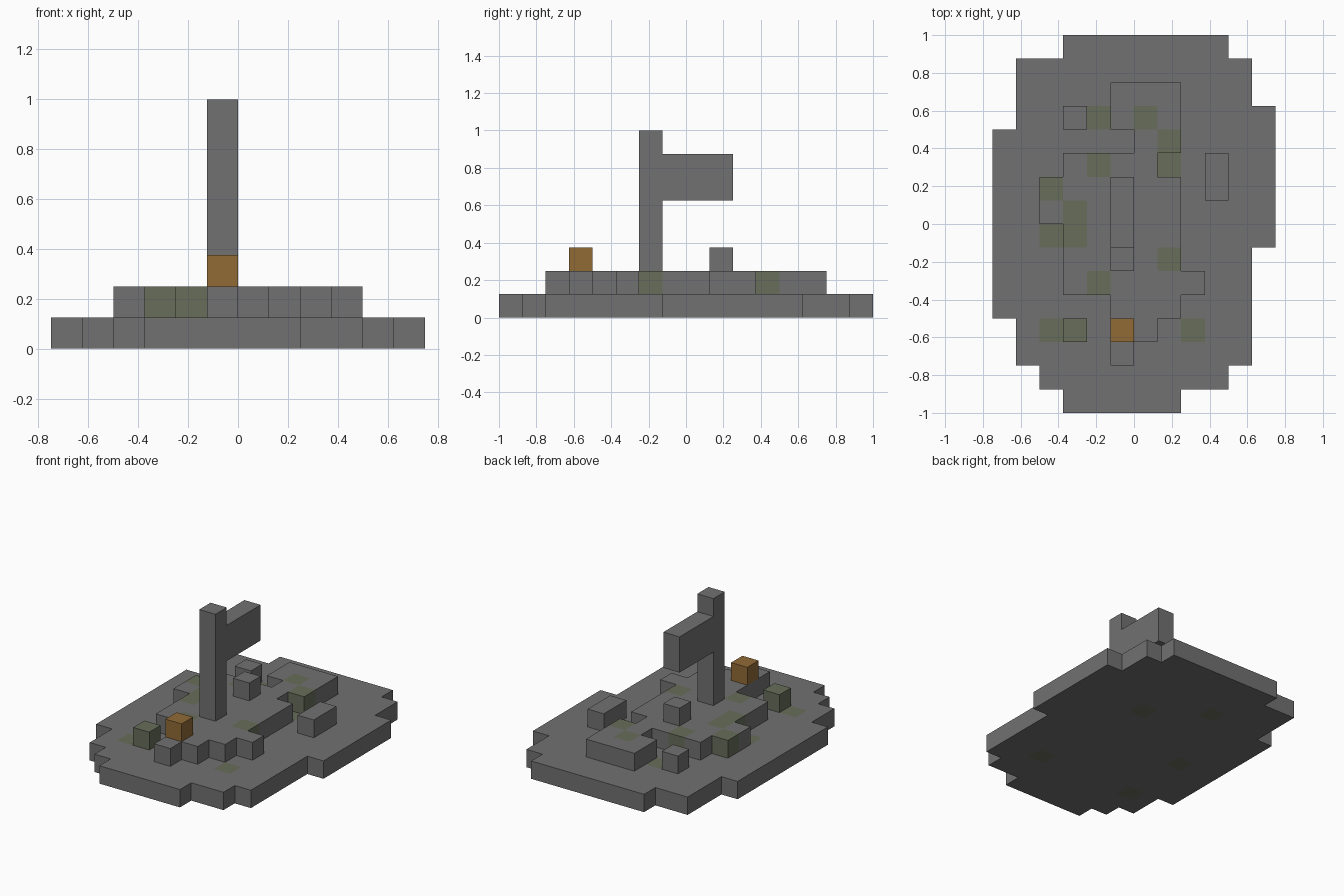
import bpy
import bmesh
from mathutils import Vector

CELL = 0.125

cube = bpy.data.objects.get("Cube")
if cube:
    bpy.data.objects.remove(cube, do_unlink=True)


def make_material(name, rgb):
    mat = bpy.data.materials.new(name)
    mat.use_nodes = True
    colour = (*rgb, 1.0)
    mat.diffuse_color = colour
    bsdf = mat.node_tree.nodes["Principled BSDF"]
    bsdf.inputs["Base Color"].default_value = colour
    bsdf.inputs["Roughness"].default_value = 0.9
    return mat


stone = make_material("grey stone", (0.165, 0.165, 0.165))
moss = make_material("mossy stone", (0.137, 0.153, 0.102))
amber = make_material("amber", (0.28, 0.147, 0.036))


def build_blocks(name, rects, low, high, material=stone, mossy=()):
    """Extrude a union of cell rectangles (x0, y0, x1, y1) from low to high."""
    cells = {(i, j) for x0, y0, x1, y1 in rects
             for i in range(x0, x1) for j in range(y0, y1)}
    bm = bmesh.new()
    for i, j in sorted(cells):
        bm.faces.new([bm.verts.new(Vector((i + a, j + b, low)) * CELL)
                      for a, b in ((0, 0), (0, 1), (1, 1), (1, 0))])
    bmesh.ops.remove_doubles(bm, verts=bm.verts, dist=0.001)
    bottom = bm.faces[:]
    ext = bmesh.ops.extrude_face_region(bm, geom=bottom, use_keep_orig=True)
    top = [v for v in ext["geom"] if isinstance(v, bmesh.types.BMVert)]
    bmesh.ops.translate(bm, verts=top, vec=(0, 0, (high - low) * CELL))
    bmesh.ops.recalc_face_normals(bm, faces=bm.faces)

    # Each face takes the colour of the cell just behind it
    for face in bm.faces:
        inside = (face.calc_center_median() - face.normal * CELL * 0.3) / CELL
        key = (int(inside.x // 1), int(inside.y // 1))
        face.material_index = 1 if key in mossy else 0
    bmesh.ops.dissolve_limit(bm, angle_limit=0.01, verts=bm.verts,
                             edges=bm.edges, delimit={'MATERIAL'})
    mesh = bpy.data.meshes.new(name)
    bm.to_mesh(mesh)
    bm.free()
    mesh.materials.append(material)
    if mossy:
        mesh.materials.append(moss)
    obj = bpy.data.objects.new(name, mesh)
    bpy.context.collection.objects.link(obj)
    return obj


# Stepped oval ground slab
build_blocks("ground_slab", [
    (-3, 7, 4, 8), (-5, 5, 5, 7), (-5, 4, 6, 5), (-6, -1, 6, 4),
    (-6, -4, 5, -1), (-5, -6, 5, -4), (-4, -7, 4, -6), (-3, -8, 2, -7),
], 0, 1, mossy={(-2, 4), (1, 2), (-4, -1), (-4, -5), (2, -5)})

# Raised platform with its ragged edge
build_blocks("raised_platform", [
    (-3, -3, 2, 2), (-3, 2, 1, 3), (-4, 0, -3, 2), (2, -3, 3, -2),
    (-1, -4, 2, -3), (-1, -5, 1, -4), (-1, -6, 0, -5),
    (0, 3, 2, 4), (-1, 4, 2, 6),
], 1, 2, mossy={(0, 4), (1, 3), (-2, 2), (-4, 1), (-3, 0), (-3, -1),
                (1, -2), (-2, -3)})

# Loose stones on the slab and the platform
build_blocks("mossy_stone", [(-3, -5, -2, -4)], 1, 2, moss)
build_blocks("back_stone", [(-3, 4, -2, 5)], 1, 2)
build_blocks("side_stone", [(3, 1, 4, 3)], 1, 2)
build_blocks("platform_stone", [(-1, 1, 0, 2)], 2, 3)

# Post, its flag-like arm, and the amber block in front
build_blocks("post", [(-1, -2, 0, -1)], 2, 8)
build_blocks("post_arm", [(-1, -1, 0, 2)], 5, 7)
build_blocks("amber_block", [(-1, -5, 0, -4)], 2, 3, amber)
